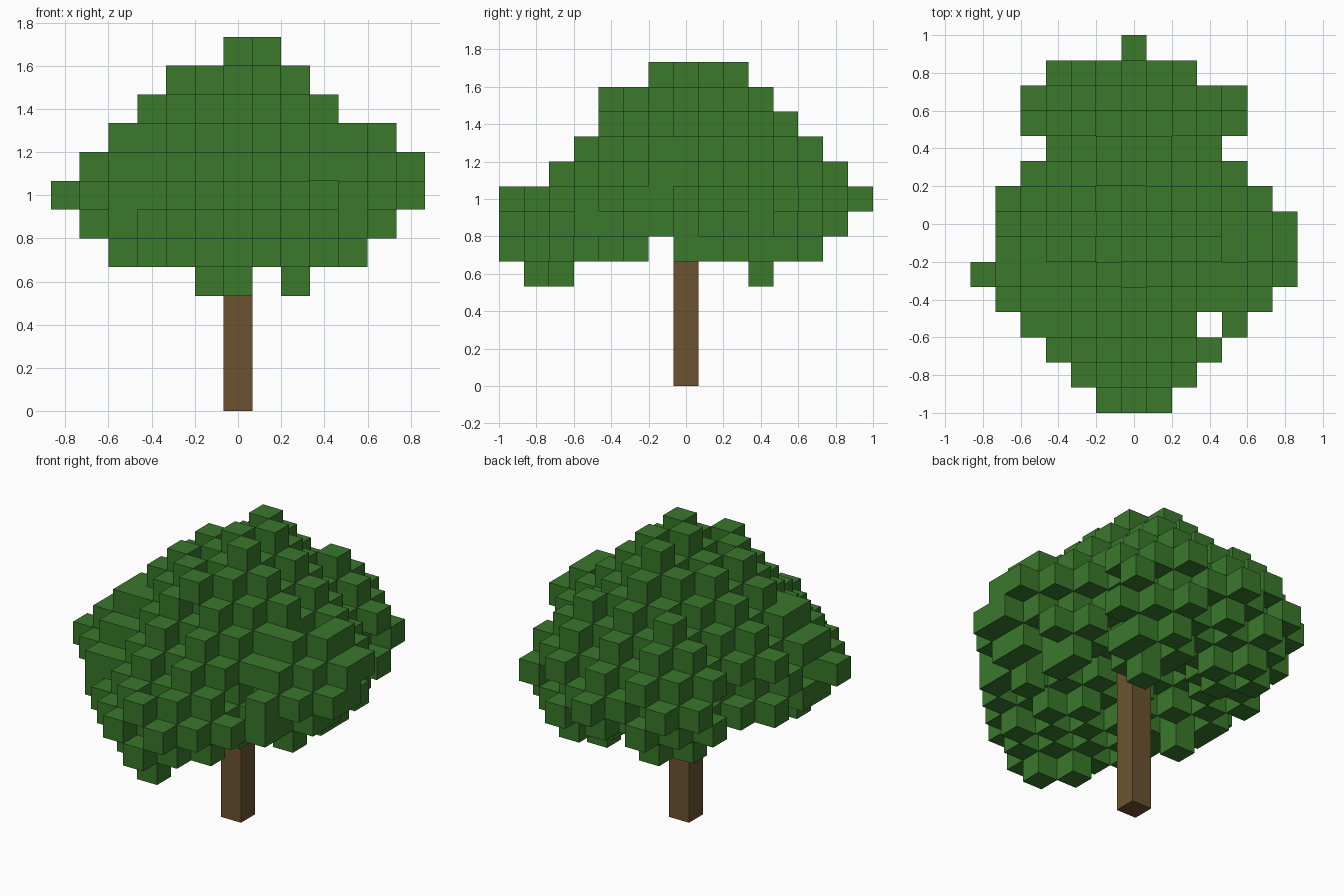
import bpy
import bmesh
from mathutils import Vector

CELL = 2 / 15
TRUNK_TOP = 7

default_cube = bpy.data.objects.get("Cube")
if default_cube:
    bpy.data.objects.remove(default_cube, do_unlink=True)


def make_material(name, colour):
    material = bpy.data.materials.new(name)
    material.use_nodes = True
    material.diffuse_color = (*colour, 1)
    shader = material.node_tree.nodes["Principled BSDF"]
    shader.inputs["Base Color"].default_value = (*colour, 1)
    shader.inputs["Roughness"].default_value = 0.9
    return material


def neighbours(cell):
    for axis in range(3):
        for sign in (-1, 1):
            other = list(cell)
            other[axis] += sign
            yield axis, sign, tuple(other)


def build_blocks(name, cells, material):
    """Turn a set of grid cells into one mesh of their exposed square faces."""
    bm = bmesh.new()
    corners = {}

    def corner(point):
        key = tuple(round(c * 2) for c in point)
        if key not in corners:
            corners[key] = bm.verts.new(point * CELL)
        return corners[key]

    for cell in sorted(cells):
        centre = Vector(cell) + Vector((0, 0, 0.5))
        for axis, sign, other in neighbours(cell):
            if other in cells:
                continue
            u, v = Vector((0, 0, 0)), Vector((0, 0, 0))
            u[(axis + 1) % 3] = 0.5
            v[(axis + 2) % 3] = 0.5 * sign
            middle = centre + (Vector(other) - Vector(cell)) / 2
            bm.faces.new([corner(middle + a * u + b * v)
                          for a, b in ((-1, -1), (1, -1), (1, 1), (-1, 1))])
    mesh = bpy.data.meshes.new(name)
    bm.to_mesh(mesh)
    bm.free()
    mesh.materials.append(material)
    obj = bpy.data.objects.new(name, mesh)
    bpy.context.collection.objects.link(obj)


def span(first, last):
    return set(range(first, last + 1))


# Crown outlines on the block grid: width per layer, depth per layer, plan per row
width = {12: span(0, 1), 11: span(-2, 2), 10: span(-3, 3), 9: span(-4, 5),
         8: span(-5, 6), 7: span(-6, 6), 6: span(-5, 5), 5: span(-4, 4),
         4: {-1, 0, 2}}
depth = {12: span(-1, 2), 11: span(-3, 3), 10: span(-3, 4), 9: span(-4, 5),
         8: span(-5, 6), 7: span(-7, 7), 6: span(-7, 6),
         5: span(-7, 5) - {-1}, 4: {-6, -5, 3}}
plan = {7: {0}, 6: span(-3, 2), 5: span(-4, 4), 4: span(-4, 4), 3: span(-3, 3),
        2: span(-4, 4), 1: span(-5, 5), 0: span(-5, 6), -1: span(-5, 6),
        -2: span(-6, 6), -3: span(-5, 5), -4: span(-4, 4) - {3},
        -5: span(-3, 3), -6: span(-2, 2), -7: span(-1, 1)}

# Diamond-shaped leaf clumps: centre and reach
clumps = [((0, -4, 6), 4), ((-2, 4, 7), 3), ((2, 4, 7), 3), ((2, 3, 6), 2),
          ((-4, -2, 7), 2), ((4, -2, 7), 2), ((4, 0, 7), 2), ((4, -1, 8), 2)]


def excess(cell):
    """Steps outside the nearest clump; negative inside the crown."""
    i, j, k = cell
    steps = [sum(abs(c - m) for c, m in zip(cell, centre)) - reach
             for centre, reach in clumps]
    around = abs(i) + abs(j)
    # Main mass, hollowed from below around the trunk
    if k >= 7 or (k == 6 and around >= 3):
        steps.append(around + k - 14 if k >= 7 else around - 6)
    return min(steps)


def shadows(cell):
    i, j, k = cell
    return (("front", i, k), ("side", j, k), ("top", i, j))


crown = {(i, j, k) for k in width for i in width[k] for j in depth[k]
         if i in plan[j] and not (i == j == 0 and k < TRUNK_TOP)}
steps_out = {cell: excess(cell) for cell in sorted(crown)}
core = {cell for cell, steps in steps_out.items() if steps <= 0}


def is_loose(cell):
    """Outside every clump, or an alternate block on a flat trimmed side."""
    steps = steps_out[cell]
    exposed = any(other not in core for _, _, other in neighbours(cell))
    return steps > 0 or (steps % 2 == 1 and exposed)


# Carve the stepped leafy surface, keeping the crown's outlines intact
count = {}
for block in crown:
    for shadow in shadows(block):
        count[shadow] = count.get(shadow, 0) + 1
for block in sorted(steps_out, key=steps_out.get, reverse=True):
    if is_loose(block) and all(count[s] > 1 for s in shadows(block)):
        crown.remove(block)
        for shadow in shadows(block):
            count[shadow] -= 1

leaf_green = make_material("leaf_green", (0.041, 0.188, 0.024))
bark_brown = make_material("bark_brown", (0.15, 0.086, 0.029))
build_blocks("leaf_crown", crown, leaf_green)

# Trunk
bpy.ops.mesh.primitive_cube_add(size=1, location=(0, 0, TRUNK_TOP * CELL / 2))
trunk = bpy.context.object
trunk.name = "trunk"
trunk.scale = (CELL, CELL, TRUNK_TOP * CELL)
bpy.ops.object.transform_apply(location=False, rotation=False, scale=True)
trunk.data.materials.append(bark_brown)
